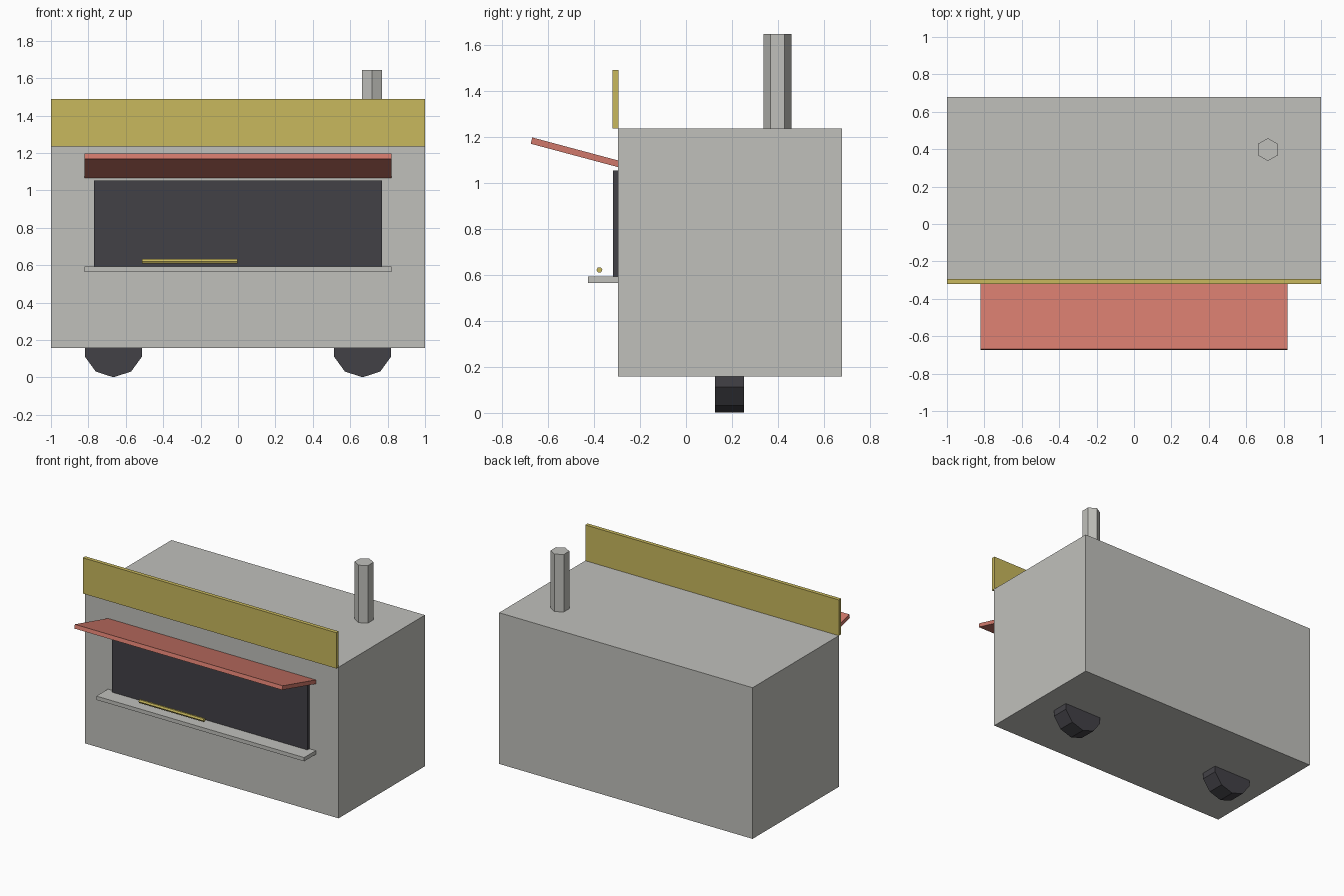
import bpy
from math import radians

default = bpy.data.objects.get("Cube")
if default:
    bpy.data.objects.remove(default, do_unlink=True)


def material(name, rgb):
    m = bpy.data.materials.new(name)
    m.use_nodes = True
    m.diffuse_color = (*rgb, 1)
    m.node_tree.nodes["Principled BSDF"].inputs["Base Color"].default_value = (*rgb, 1)
    return m


grey = material("warm_grey", (0.53, 0.53, 0.50))
gold = material("mustard_yellow", (0.58, 0.48, 0.11))
red = material("coral_red", (0.63, 0.19, 0.145))
dark = material("charcoal", (0.055, 0.053, 0.062))


def finish(name, mat):
    ob = bpy.context.object
    ob.name = ob.data.name = name
    ob.data.materials.append(mat)
    return ob


def box(name, mat, x, y, z, tilt=0):
    """Box spanning the given (low, high) ranges, tilted about x."""
    spans = (x, y, z)
    bpy.ops.mesh.primitive_cube_add(size=1, location=[(a + b) / 2 for a, b in spans])
    ob = finish(name, mat)
    ob.scale = [b - a for a, b in spans]
    ob.rotation_euler.x = tilt
    return ob


def prism(name, mat, sides, radius, depth, location, rotation=(0, 0, 0)):
    bpy.ops.mesh.primitive_cylinder_add(vertices=sides, radius=radius, depth=depth,
                                        location=location, rotation=rotation)
    return finish(name, mat)


# Kiosk body and sign board standing on the front roof edge
box("body", grey, (-1, 1), (-0.295, 0.678), (0.157, 1.235))
box("sign_board", gold, (-1, 1), (-0.32, -0.293), (1.235, 1.49))

# Serving window, counter shelf and the small rail on it
box("serving_window", dark, (-0.77, 0.77), (-0.318, -0.29), (0.59, 1.053))
box("counter_shelf", grey, (-0.82, 0.82), (-0.425, -0.29), (0.565, 0.592))
prism("counter_rail", gold, 6, 0.013, 0.51, (-0.257, -0.376, 0.621), (0, radians(90), 0))

# Awning sloping up and away from the wall
box("awning", red, (-0.82, 0.82), (-0.678, -0.278), (1.117, 1.145), radians(-15))

# Chimney pipe
prism("chimney", grey, 6, 0.061, 0.425, (0.716, 0.398, 1.4325))

# Wheels half hidden in the body
for side, x in (("left", 0.666), ("right", -0.666)):
    prism(side + "_wheel", dark, 10, 0.161, 0.126, (x, 0.188, 0.162), (radians(90), 0, 0))
